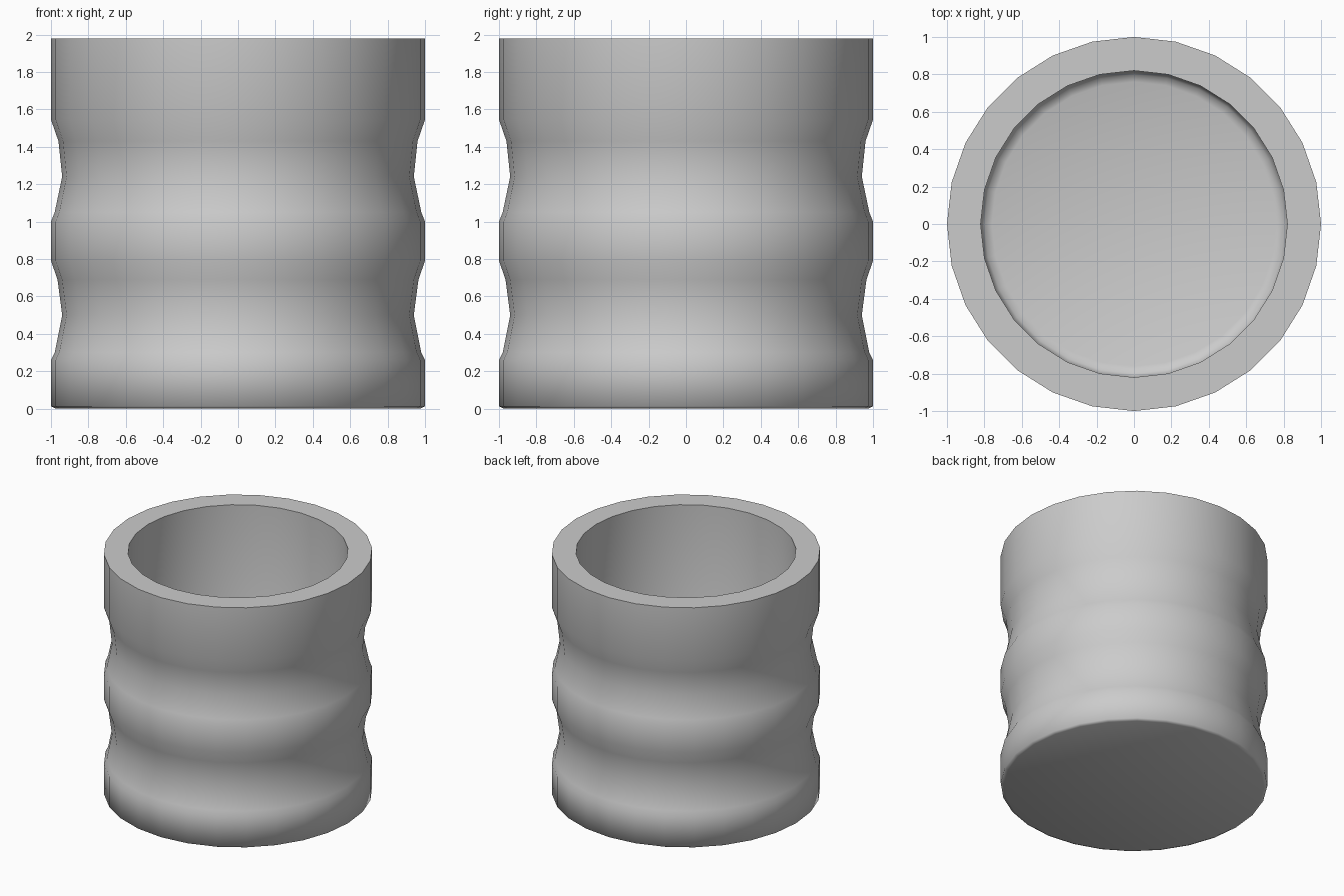
import bpy, bmesh, math

if "Cube" in bpy.data.objects:
    bpy.data.objects.remove(bpy.data.objects["Cube"])

SIDES = 28

# closed cup profile (radius, height): outer wall with two grip grooves, rim, inner wall, floor
profile = [
    (0.975, 0.0), (1.0, 0.012), (1.0, 0.26), (0.98, 0.30), (0.94, 0.50), (0.965, 0.69),
    (1.0, 0.79), (1.0, 1.0), (0.98, 1.05), (0.94, 1.24), (0.96, 1.43), (1.0, 1.545),
    (1.0, 1.98), (0.82, 1.98), (0.82, 0.20), (0.80, 0.165), (0.76, 0.15),
]

bm = bmesh.new()
rings = []
for r, z in profile:
    rings.append([bm.verts.new((r * math.cos(2 * math.pi * i / SIDES),
                                r * math.sin(2 * math.pi * i / SIDES), z))
                  for i in range(SIDES)])

# walls
for a, b in zip(rings, rings[1:]):
    for i in range(SIDES):
        j = (i + 1) % SIDES
        bm.faces.new((a[i], a[j], b[j], b[i]))

# underside and inner floor
bm.faces.new(rings[0][::-1])
bm.faces.new(rings[-1])
bmesh.ops.recalc_face_normals(bm, faces=bm.faces)

mesh = bpy.data.meshes.new("cup")
bm.to_mesh(mesh)
bm.free()
cup = bpy.data.objects.new("cup", mesh)
bpy.context.collection.objects.link(cup)

# smooth body with a crisp rim
bpy.context.view_layer.objects.active = cup
cup.select_set(True)
bpy.ops.object.shade_smooth_by_angle(angle=math.radians(66))
